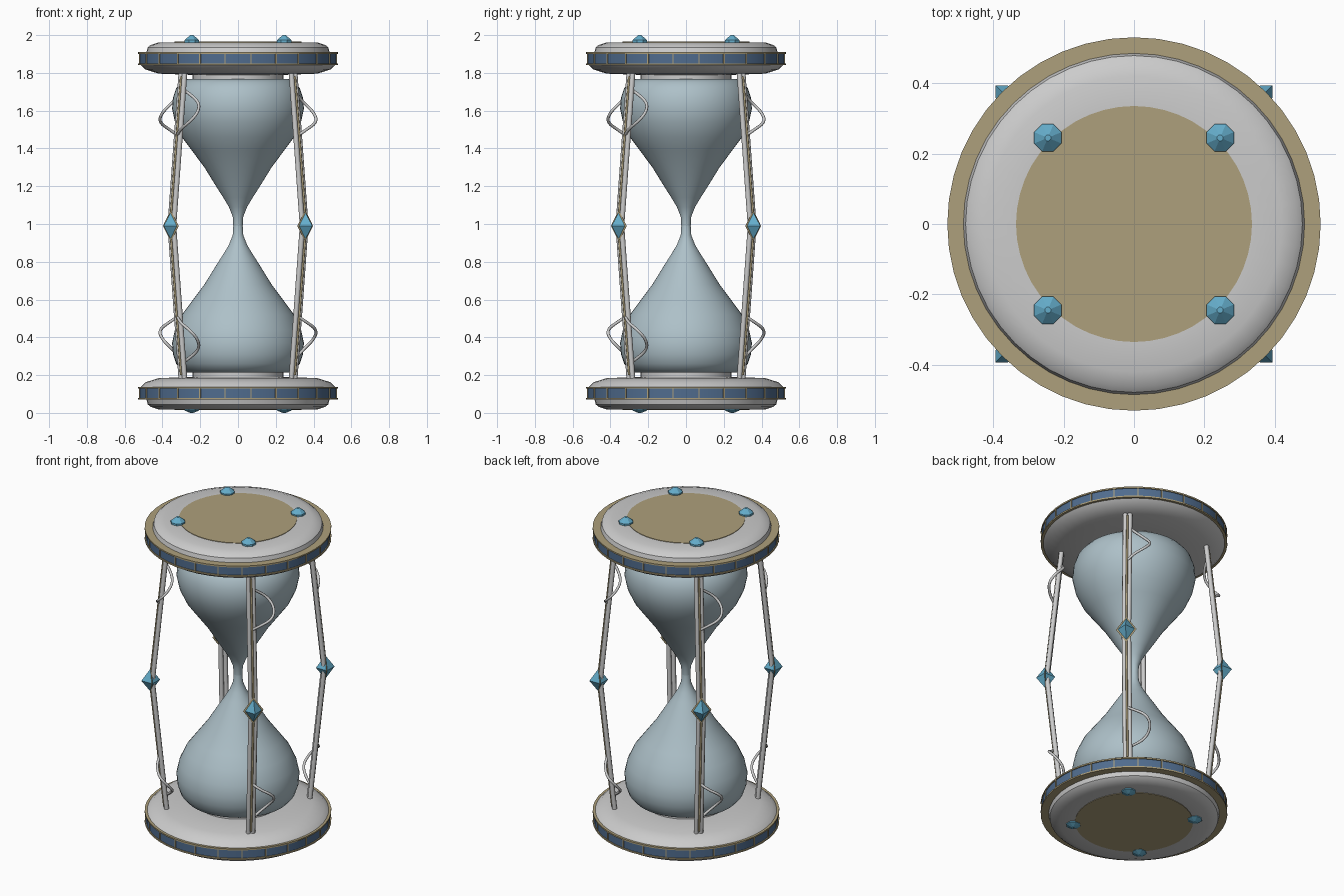
import bpy, bmesh, math
from mathutils import Vector, Matrix

if "Cube" in bpy.data.objects:
    bpy.data.objects.remove(bpy.data.objects["Cube"])

MID = 0.99  # height of the neck; everything mirrors about it


def mat(name, c):
    m = bpy.data.materials.new(name)
    m.diffuse_color = (*c, 1)
    m.use_nodes = True
    m.node_tree.nodes["Principled BSDF"].inputs["Base Color"].default_value = m.diffuse_color
    return m


GOLD = mat("gold", (0.42, 0.35, 0.2))
BLUE = mat("band_blue", (0.08, 0.15, 0.27))
GEM = mat("gem_blue", (0.13, 0.42, 0.6))
GLASS = mat("glass", (0.42, 0.53, 0.58))


def finish(name, bm, material=None, angle=None):
    bmesh.ops.remove_doubles(bm, verts=bm.verts, dist=1e-5)
    bmesh.ops.recalc_face_normals(bm, faces=bm.faces)
    me = bpy.data.meshes.new(name)
    bm.to_mesh(me)
    bm.free()
    ob = bpy.data.objects.new(name, me)
    bpy.context.collection.objects.link(ob)
    if material:
        me.materials.append(material)
    if angle:
        bpy.ops.object.select_all(action='DESELECT')
        ob.select_set(True)
        bpy.context.view_layer.objects.active = ob
        bpy.ops.object.shade_smooth_by_angle(angle=math.radians(angle))
    return ob


def lathe(name, profile, s, material=None, n=48, angle=30, closed=False):
    # profile of (radius, distance from the neck), s = +1 upper / -1 lower
    bm = bmesh.new()
    vs = [bm.verts.new((r, 0, MID + s * d)) for r, d in profile]
    pairs = list(zip(vs, vs[1:])) + ([(vs[-1], vs[0])] if closed else [])
    es = [bm.edges.new(p) for p in pairs]
    bmesh.ops.spin(bm, geom=vs + es, cent=(0, 0, 0), axis=(0, 0, 1),
                   angle=2 * math.pi, steps=n, use_duplicate=False)
    bmesh.ops.dissolve_degenerate(bm, edges=bm.edges, dist=1e-5)
    return finish(name, bm, material, angle)


def tube(name, pts, r, material=None, spline='POLY'):
    cu = bpy.data.curves.new(name, 'CURVE')
    cu.dimensions = '3D'
    cu.bevel_depth = r
    cu.bevel_resolution = 2
    cu.resolution_u = 5
    cu.use_fill_caps = True
    sp = cu.splines.new(spline)
    sp.points.add(len(pts) - 1)
    for p, co in zip(sp.points, pts):
        p.co = (*co, 1)
    if spline == 'NURBS':
        sp.order_u = 3
        sp.use_endpoint_u = True
    ob = bpy.data.objects.new(name, cu)
    bpy.context.collection.objects.link(ob)
    if material:
        cu.materials.append(material)


for s, end in ((1, "upper"), (-1, "lower")):
    # plate body, gold inlay and decorated band
    lathe(end + "_plate", [(0, .80), (.26, .80), (.42, .806), (.49, .828), (.515, .852),
                           (.515, .915), (.485, .918), (.478, .945), (.462, .958),
                           (.42, .972), (.33, .972), (0, .972)], s)
    lathe(end + "_inlay", [(0, .96), (.335, .96), (.335, .975), (0, .975)], s, GOLD)
    lathe(end + "_band", [(.50, .855), (.524, .855), (.524, .918), (.50, .918)], s, BLUE, closed=True)
    for d, rim in ((.852, "inner"), (.911, "outer")):
        lathe(f"{end}_{rim}_rim", [(.48, d), (.53, d), (.53, d + .009), (.48, d + .009)],
              s, GOLD, closed=True)
    bm = bmesh.new()
    for i in range(24):
        m = (Matrix.Rotation(math.tau * (i + .5) / 24, 4, 'Z')
             @ Matrix.Translation((.523, 0, MID + s * .886))
             @ Matrix.Diagonal((.01, .007, .06, 1)))
        bmesh.ops.create_cube(bm, size=1, matrix=m)
    finish(end + "_band_dividers", bm, GOLD)

    # glass bulb and collar
    lathe(end + "_bulb", [(.025, 0), (.028, .05), (.048, .1), (.078, .15), (.11, .2),
                          (.178, .31), (.245, .4), (.297, .47), (.334, .55), (.349, .62),
                          (.344, .68), (.327, .73), (.30, .762), (.27, .777), (0, .778)], s, GLASS, angle=50)
    lathe(end + "_collar", [(0, .77), (.24, .77), (.24, .802), (0, .802)], s)

    # faceted studs on the plate
    tip = 2.0 - MID if s > 0 else MID
    for k in range(4):
        bm = bmesh.new()
        a = math.pi / 4 + k * math.pi / 2
        lo = .96
        mid = .972 + (tip - .972) * .3
        rings = [(.042, lo), (.042, mid), (.009, tip)]
        prev = None
        for r, d in rings:
            ring = [bm.verts.new((.346 * math.cos(a) + r * math.cos((j + .5) * math.pi / 4),
                                  .346 * math.sin(a) + r * math.sin((j + .5) * math.pi / 4),
                                  MID + s * d)) for j in range(8)]
            if prev:
                for j in range(8):
                    bm.faces.new((prev[j], prev[j - 1], ring[j - 1], ring[j]))
            else:
                bm.faces.new(ring)
            prev = ring
        bm.faces.new(prev)
        finish(f"{end}_stud_{k}", bm, GEM)


def octahedron(name, centre, axes, size, material):
    bm = bmesh.new()
    c = Vector(centre)
    v = {}
    for i in range(3):
        for q in (1, -1):
            v[i, q] = bm.verts.new(c + axes[i] * size[i] * q)
    for a in (1, -1):
        for b in (1, -1):
            for e in (1, -1):
                bm.faces.new((v[0, a], v[1, b], v[2, e]))
    finish(name, bm, material)


# bowed posts with centre gems and vine loops
UP = Vector((0, 0, 1))
for k in range(4):
    a = math.pi / 4 + k * math.pi / 2
    out = Vector((math.cos(a), math.sin(a), 0))
    side = Vector((-math.sin(a), math.cos(a), 0))

    def at(ro, t, d):
        return out * ro + side * t + UP * (MID + d)

    for t in (-.013, .013):
        tube(f"post_{k}", [at(.413, t, -.806), at(.495, t, 0), at(.413, t, .806)], .014)
    tube(f"post_trim_{k}", [at(.426, 0, -.79), at(.508, 0, 0), at(.426, 0, .79)], .006, GOLD)
    octahedron(f"post_gem_{k}", at(.503, 0, 0), (out, side, UP), (.054, .05, .073), GEM)
    octahedron(f"gem_frame_{k}", at(.503, 0, 0), (out, side, UP), (.014, .059, .084), GOLD)
    for s in (1, -1):
        pts = [(0, -.005, .73), (-.02, .02, .71), (-.04, .10, .655), (0, .135, .60),
               (.04, .115, .55), (.03, .03, .505), (.005, 0, .48)]
        tube(f"vine_{k}", [at(.413 + .082 * (1 - d / .806) + o, t, s * d) for o, t, d in pts],
             .008, None, 'NURBS')
